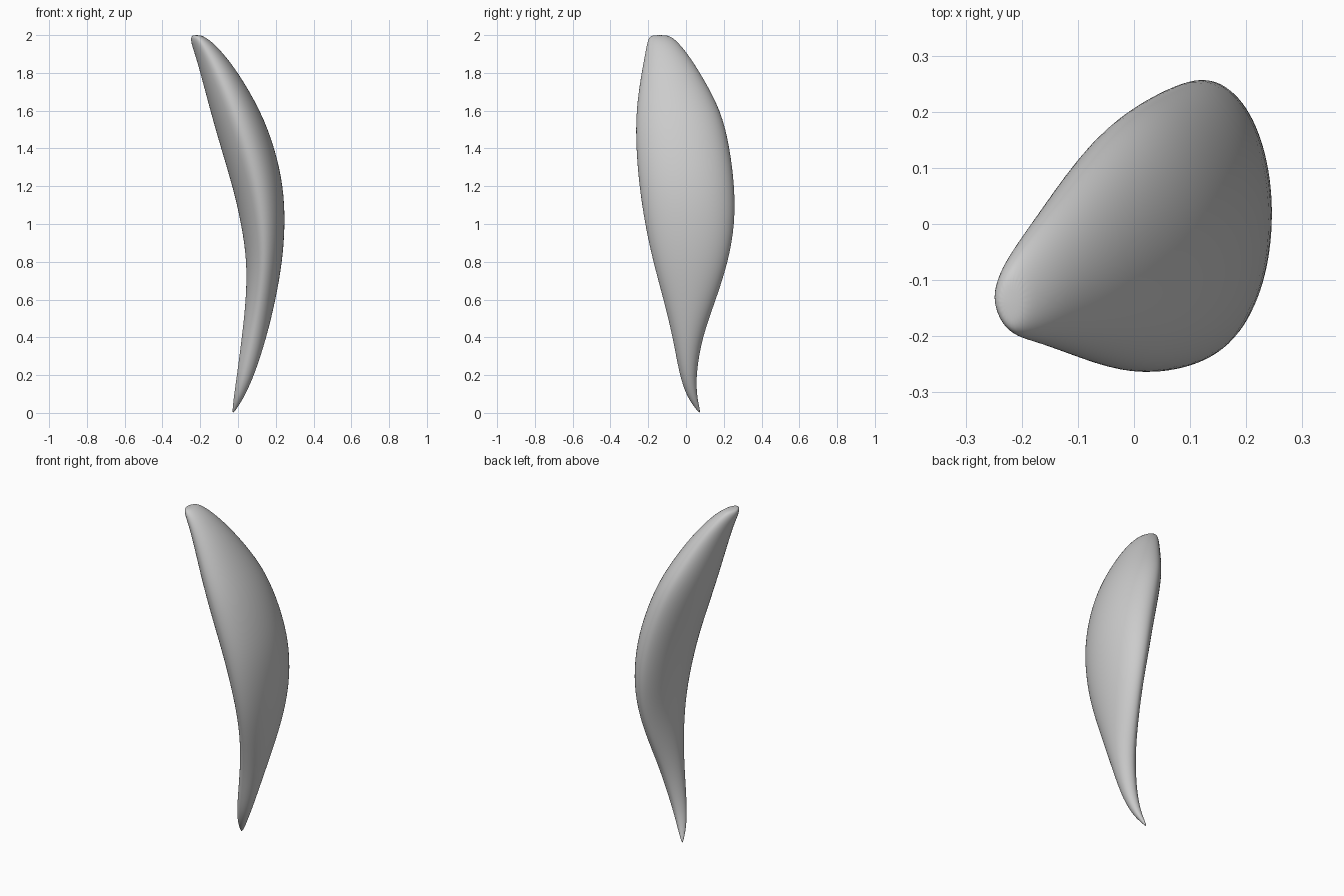
import bpy, bmesh, math

default = bpy.data.objects.get("Cube")
if default:
    bpy.data.objects.remove(default, do_unlink=True)

# Plain grey surface
grey = bpy.data.materials.new("light_grey")
grey.use_nodes = True
colour = (0.6, 0.6, 0.6, 1)
grey.diffuse_color = colour
grey.node_tree.nodes["Principled BSDF"].inputs["Base Color"].default_value = colour

# Cross-sections along the height: z, min x, max x, min y, max y
SECTIONS = [
    (0.0, -0.03, -0.023, 0.068, 0.077),
    (0.05, -0.026, 0.012, 0.03, 0.066),
    (0.1, -0.02, 0.04, 0.0, 0.058),
    (0.2, -0.006, 0.087, -0.035, 0.053),
    (0.4, 0.02, 0.152, -0.07, 0.085),
    (0.6, 0.042, 0.2, -0.12, 0.16),
    (0.8, 0.047, 0.236, -0.176, 0.226),
    (1.0, 0.017, 0.251, -0.22, 0.262),
    (1.2, -0.03, 0.242, -0.25, 0.26),
    (1.4, -0.091, 0.197, -0.267, 0.235),
    (1.6, -0.148, 0.122, -0.268, 0.19),
    (1.8, -0.2, 0.003, -0.237, 0.077),
    (1.9, -0.229, -0.075, -0.217, 0.01),
    (1.96, -0.249, -0.132, -0.206, -0.04),
    (1.99, -0.25, -0.175, -0.195, -0.075),
    (2.0, -0.238, -0.2, -0.175, -0.105),
]
SIDES = 24


def signed_power(value, power):
    return math.copysign(abs(value) ** power, value)


def ring(bm, z, x0, x1, y0, y1):
    """Rounded on the outer (+x) half, flatter on the inner half."""
    verts = []
    for i in range(SIDES):
        a = math.tau * i / SIDES
        c, s = math.cos(a), math.sin(a)
        power = 1.0 if c >= 0 else 1.15
        x = (x0 + x1) / 2 + (x1 - x0) / 2 * signed_power(c, power)
        y = (y0 + y1) / 2 + (y1 - y0) / 2 * signed_power(s, power)
        verts.append(bm.verts.new((x, y, z)))
    return verts


# Curved, flattened body tapering to a point at the bottom
bm = bmesh.new()
rings = [ring(bm, *section) for section in SECTIONS]
for low, high in zip(rings, rings[1:]):
    for i in range(SIDES):
        j = (i + 1) % SIDES
        bm.faces.new((low[i], low[j], high[j], high[i]))
bm.faces.new(rings[0][::-1])
bm.faces.new(rings[-1])
for face in bm.faces:
    face.smooth = True

mesh = bpy.data.meshes.new("curved_body")
bm.to_mesh(mesh)
bm.free()
mesh.materials.append(grey)
body = bpy.data.objects.new("curved_body", mesh)
bpy.context.collection.objects.link(body)

# Even out the curvature between sections
smooth = body.modifiers.new("smooth_surface", 'SUBSURF')
smooth.levels = smooth.render_levels = 2
